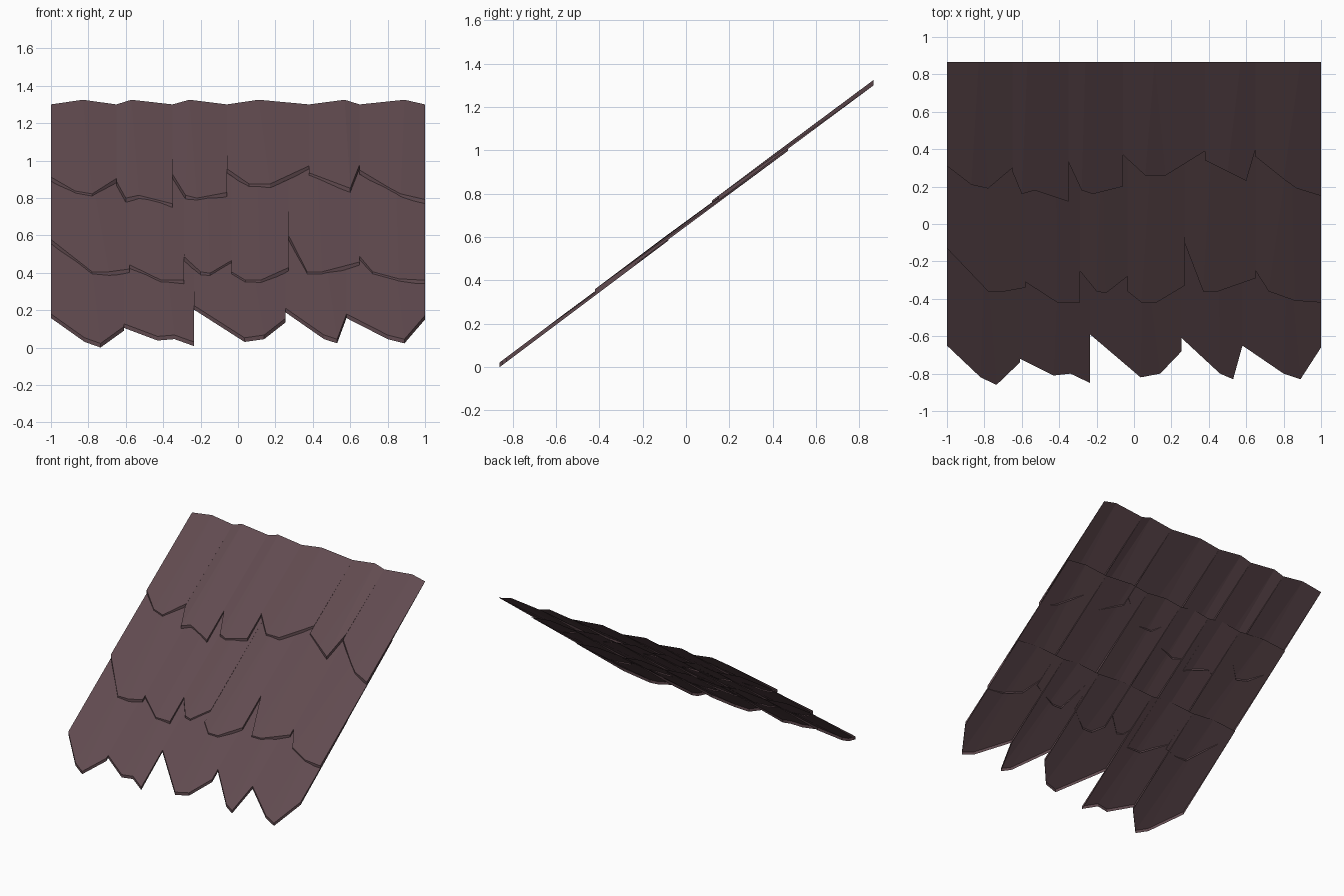
import bpy, bmesh

cube = bpy.data.objects.get("Cube")
if cube:
    bpy.data.objects.remove(cube)

wood = bpy.data.materials.new("dark_plum_wood")
wood.use_nodes = True
colour = (0.12, 0.07, 0.08, 1)
wood.diffuse_color = colour
wood.node_tree.nodes["Principled BSDF"].inputs["Base Color"].default_value = colour

SLOPE = 0.75   # roof pitch
LIP = 0.022    # depth of the turned-down lower edge


def shingle_row(name, tiles, top_y, low_h, valley_h, peak_h):
    """Each tile: ridge x at the top, then the (x, y) points of its ragged lower edge."""
    bm = bmesh.new()

    def vert(x, y, h):
        return bm.verts.new((x, y, SLOPE * y + h))

    for ridge, edge in tiles:
        low = [vert(x, y, low_h) for x, y in edge]
        lip = [vert(x, y, low_h - LIP) for x, y in edge]
        left = vert(edge[0][0], top_y, valley_h)
        right = vert(edge[-1][0], top_y, valley_h)
        peak = vert(ridge, top_y, peak_h)
        # folded sheet fanning out from the ridge
        bm.faces.new((low[0], low[1], peak, left))
        for a, b in zip(low[1:-2], low[2:-1]):
            bm.faces.new((a, b, peak))
        bm.faces.new((low[-2], low[-1], right, peak))
        # front lip and tapering side lips
        for i in range(len(low) - 1):
            bm.faces.new((lip[i], lip[i + 1], low[i + 1], low[i]))
        bm.faces.new((lip[0], low[0], left))
        bm.faces.new((low[-1], lip[-1], right))
    mesh = bpy.data.meshes.new(name)
    bm.to_mesh(mesh)
    bm.free()
    mesh.materials.append(wood)
    bpy.context.collection.objects.link(bpy.data.objects.new(name, mesh))


shingle_row("lower_shingles", [
    (-.8, [(-1, -.65), (-.82, -.82), (-.735, -.86), (-.61, -.74)]),
    (-.4, [(-.61, -.72), (-.43, -.81), (-.34, -.8), (-.235, -.85)]),
    (.05, [(-.235, -.59), (.035, -.82), (.14, -.8), (.255, -.68)]),
    (.45, [(.255, -.61), (.46, -.8), (.53, -.83), (.58, -.65)]),
    (.82, [(.58, -.65), (.8, -.8), (.89, -.83), (1, -.66)]),
], -.08, .667, .645, .662)

shingle_row("middle_shingles", [
    (-.8, [(-1, -.13), (-.78, -.36), (-.69, -.36), (-.58, -.34)]),
    (-.42, [(-.58, -.31), (-.41, -.42), (-.29, -.42)]),
    (-.17, [(-.29, -.25), (-.2, -.36), (-.15, -.37), (-.035, -.28)]),
    (.1, [(-.035, -.36), (.04, -.42), (.12, -.42), (.27, -.33)]),
    (.42, [(.27, -.1), (.37, -.36), (.45, -.36), (.65, -.29)]),
    (.84, [(.65, -.25), (.72, -.36), (.86, -.41), (1, -.42)]),
], .47, .675, .645, .664)

shingle_row("upper_shingles", [
    (-.83, [(-1, .31), (-.87, .21), (-.78, .19), (-.65, .3)]),
    (-.57, [(-.65, .28), (-.6, .16), (-.53, .18), (-.35, .12)]),
    (-.26, [(-.35, .33), (-.28, .18), (-.22, .16), (-.06, .2)]),
    (.11, [(-.06, .37), (.06, .26), (.17, .26), (.38, .39)]),
    (.57, [(.38, .34), (.5, .28), (.6, .23), (.65, .4)]),
    (.89, [(.65, .36), (.8, .24), (.87, .19), (1, .15)]),
], .865, .679, .651, .676)
